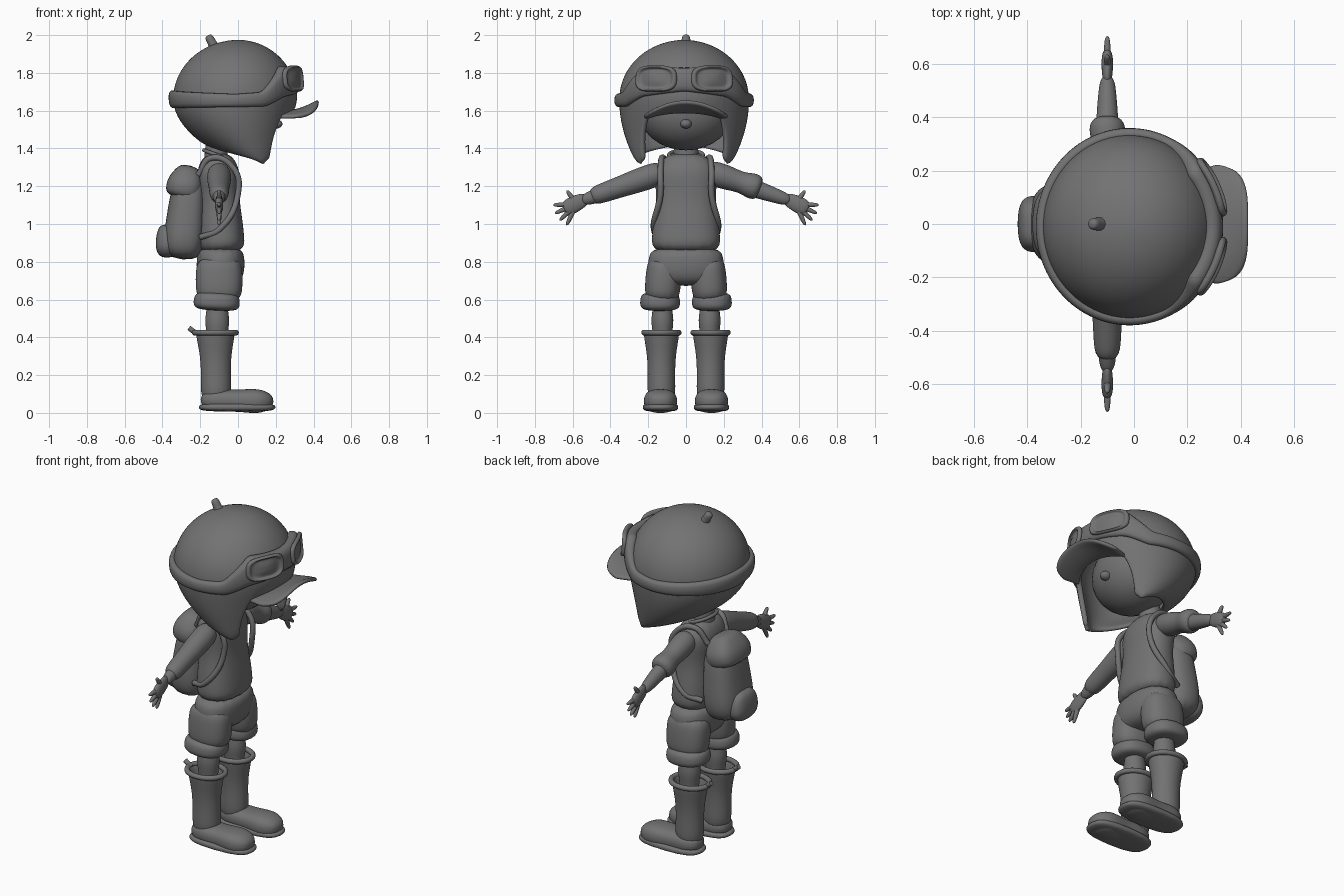
import bpy, bmesh, math
from mathutils import Vector

cube = bpy.data.objects.get("Cube")
if cube:
    bpy.data.objects.remove(cube)

grey = bpy.data.materials.new("plain_grey")
grey.use_nodes = True
grey.diffuse_color = (.17, .17, .17, 1)
grey.node_tree.nodes["Principled BSDF"].inputs["Base Color"].default_value = grey.diffuse_color
X, Y = Vector((1, 0, 0)), Vector((0, 1, 0))


def build(name, rows, closed=True, bottom=True, top=True, loop=False, thick=0, offset=-1):
    """Skin a list of point rows into one smooth object."""
    bm = bmesh.new()
    rings = [[bm.verts.new(point) for point in row] for row in rows]
    following = rings[1:] + (rings[:1] if loop else [])
    for low, high in zip(rings, following):
        for i in range(0 if closed else 1, len(low)):
            bm.faces.new((low[i - 1], low[i], high[i], high[i - 1]))
    if bottom:
        bm.faces.new(rings[0][::-1])
    if top:
        bm.faces.new(rings[-1])
    bmesh.ops.recalc_face_normals(bm, faces=bm.faces)
    for face in bm.faces:
        face.smooth = True
    mesh = bpy.data.meshes.new(name)
    bm.to_mesh(mesh)
    bm.free()
    mesh.materials.append(grey)
    obj = bpy.data.objects.new(name, mesh)
    bpy.context.collection.objects.link(obj)
    if thick:
        solidify = obj.modifiers.new("thickness", "SOLIDIFY")
        solidify.thickness, solidify.offset = thick, offset
    smooth = obj.modifiers.new("smooth", "SUBSURF")
    smooth.levels = smooth.render_levels = 2 if len(rows) < 10 else 1


def power(value, exponent):
    return math.copysign(abs(value) ** exponent, value)


def outline(count, square=1):
    """Unit circle, or a rounded square for small values of square."""
    angles = [math.tau * i / count for i in range(count)]
    return [(power(math.cos(a), square), power(math.sin(a), square)) for a in angles]


def solid(name, start, end, wide, deep, shape, ref=X, square=1, **options):
    """Rounded body from start to end; shape scales evenly spaced sections."""
    start, end = Vector(start), Vector(end)
    axis = (end - start).normalized()
    u = (ref - axis * ref.dot(axis)).normalized()
    v = axis.cross(u)
    rows = []
    for i, scale in enumerate(shape):
        centre = start.lerp(end, i / (len(shape) - 1))
        rows.append([centre + (u * wide * c + v * deep * s) * scale for c, s in outline(16, square)])
    build(name, rows, **options)


def ball(name, centre, size):
    bpy.ops.mesh.primitive_uv_sphere_add(radius=1, location=centre)
    obj = bpy.context.object
    obj.name, obj.scale = name, size
    obj.data.materials.append(grey)
    bpy.ops.object.shade_smooth()


def cord(name, points, radius, cyclic=False):
    curve = bpy.data.curves.new(name, "CURVE")
    curve.dimensions = "3D"
    curve.bevel_depth, curve.bevel_resolution = radius, 3
    curve.use_fill_caps = True
    spline = curve.splines.new("BEZIER")
    spline.use_cyclic_u = cyclic
    spline.bezier_points.add(len(points) - 1)
    for knot, point in zip(spline.bezier_points, points):
        knot.co = point
        knot.handle_left_type = knot.handle_right_type = "AUTO"
    curve.materials.append(grey)
    bpy.context.collection.objects.link(bpy.data.objects.new(name, curve))


def hoop(name, x, y, z, wide, deep, radius, tilt=0):
    cord(name, [(x + wide * c, y + deep * s, z - tilt * c) for c, s in outline(12)], radius, True)


def along(table, angle):
    """Interpolate a table keyed by degrees away from the face direction."""
    degrees = abs(math.degrees(math.remainder(angle, math.tau)))
    for (a, low), (b, high) in zip(table, table[1:]):
        if degrees <= b:
            return low + (high - low) * (degrees - a) / (b - a)
    return table[-1][1]


def shell(angle, z, off=0, height=None):
    """Point on the helmet surface, optionally moved out or to another height."""
    equator = 1.66
    drop = max(0, equator - z)
    dome = math.sqrt(max(.001, 1 - (max(0, z - equator) / .315) ** 2))
    back = dome * (2.8 * drop ** 2 - .345)
    front = dome * (.315 - drop / 4)
    half = dome * (.345 - .8 * drop ** 2)
    return Vector(((front + back) / 2 + ((front - back) / 2 + off) * math.cos(angle),
                   (half + off) * math.sin(angle) - .01, z if height is None else height))


# Helmet with ear flaps and a nub
turn = [math.tau * i / 72 for i in range(72)]
hem = [(0, 1.6), (36, 1.57), (54, 1.34), (75, 1.31), (180, 1.41)]
rows = []
for i in range(17):
    rise = math.sin(i / 16 * math.pi / 2)
    rows.append([shell(a, along(hem, a) * (1 - rise) + 1.975 * rise) for a in turn])
build("helmet", rows, bottom=False, thick=.03)
solid("helmet_nub", (-.11, 0, 1.91), (-.16, 0, 2), .024, .024, (2, 1.2, 1, 1, .8))

# Goggle strap, taller at the front
upper = [(0, 1.83), (40, 1.84), (65, 1.7), (90, 1.69), (180, 1.71)]
lower = [(0, 1.7), (40, 1.67), (60, 1.62), (180, 1.61)]
section = [(-.02, 0), (.012, 0), (.026, .2), (.026, .8), (.012, 1), (-.02, 1)]
rows = []
for a in turn:
    base, top = along(lower, a), along(upper, a)
    row = []
    for off, part in section:
        z = base + (top - base) * part
        row.append(shell(a, z if off < 0 else base + (z - base) * .4, off, z))
    rows.append(row)
build("goggle_strap", rows, bottom=False, top=False, loop=True)

# Goggle frames with sunken lenses
for side, s in (("left", 1), ("right", -1)):
    rows = []
    for scale, off in ((1.1, .015), (1.06, .036), (.95, .046), (.84, .04), (.78, .026), (.4, .034), (.1, .036)):
        row = []
        for across, up in outline(32, .65):
            z = 1.77 + .066 * scale * up
            row.append(shell(math.radians(s * 25 + 18 * scale * across), 1.7 + (z - 1.7) * .4, off, z))
        rows.append(row)
    build(side + "_goggle", rows)

# Brim, arched across the forehead
rows = []
for i in range(25):
    u = i / 12 - 1
    root = shell(math.radians(38 * u), 1.595 - .03 * u * u, -.015)
    edge = Vector((.31 + .118 * math.sqrt(1 - u ** 4), .225 * u, 1.65 - .085 * u * u))
    row = []
    for j in range(7):
        point = root.lerp(edge, j / 6)
        point.z = root.z + (edge.z - root.z) * (j / 6) ** 1.6
        row.append(point)
    rows.append(row)
build("brim", rows, closed=False, bottom=False, top=False, thick=.022, offset=0)

# Head and neck
ball("head", (0, 0, 1.6), (.215, .25, .21))
ball("nose", (.2, 0, 1.53), (.035, .03, .025))
solid("neck", (-.12, 0, 1.28), (-.11, 0, 1.48), .06, .065, (1.2, 1, 1))

# Shirt and shorts
solid("shirt", (-.085, 0, .84), (-.11, 0, 1.38), .125, .185, (1, 1, .95, .87, .88, .95, .55), square=.85)
solid("shorts_hips", (-.095, 0, .67), (-.09, 0, .885), .13, .205, (.75, 1, 1, .9), square=.85)
hoop("collar", -.11, 0, 1.365, .07, .09, .01, tilt=.025)

for side, s in (("left", 1), ("right", -1)):
    def paired(part, start, end, *sizes, **options):
        start, end = [(x, y * s, z) for x, y, z in (start, end)]
        solid(side + part, start, end, *sizes, **options)

    # Leg, sock and rolled shorts
    paired("_shorts_leg", (-.1, .13, .58), (-.1, .11, .83), .127, .097, (.9, 1, 1, .9), square=.85)
    paired("_shorts_cuff", (-.115, .137, .54), (-.11, .137, .64), .125, .108, (.8, 1, 1, .97, .8), square=.85)
    paired("_leg", (-.11, .125, .3), (-.11, .125, .62), .06, .055, (.9, .9, .95, 1.15, .9, 1))

    # Boot with hollow shaft, foot and flat sole
    paired("_boot_shaft", (-.115, .13, .04), (-.12, .13, .43), .085, .078, (1, .95, .95, 1.3),
           top=False, thick=.015)
    hoop(side + "_boot_rim", -.12, .13 * s, .425, .11, .092, .015)
    cord(side + "_boot_tab", [(-.22, .13 * s, .42), (-.26, .13 * s, .45)], .014)
    paired("_boot_foot", (-.2, .135, .07), (.19, .135, .06), .09, .065, (.5, .9, .9, .9, 1, 1, .5),
           ref=Y, square=.8)
    paired("_boot_sole", (-.005, .135, .005), (-.005, .135, .055), .21, .097, (.95, 1, .95), square=.7)

    # Arm: one sleeve is rolled up, the other reaches the wrist
    paired("_forearm", (-.1, .3, 1.21), (-.1, .56, 1.12), .045, .05, (1, .95, .8, .6))
    if side == "left":
        paired("_sleeve", (-.1, .11, 1.28), (-.1, .4, 1.185), .066, .067, (.9, 1, 1, .9, .85, 1.1, .9))
    else:
        paired("_sleeve", (-.1, .11, 1.28), (-.1, .51, 1.14), .066, .067, (.9, 1, .95, .85, .8, .7))

    # Hand with fanned fingers
    paired("_palm", (-.1, .52, 1.14), (-.1, .65, 1.075), .023, .047, (.6, .9, 1, .8))
    fan = {"thumb": 55, "index": -2, "middle": -23, "ring": -44, "little": -65}
    for finger, angle in fan.items():
        reach = .09 if finger == "thumb" else .125
        tip = (-.1, .58 + reach * math.cos(math.radians(angle)), 1.105 + reach * math.sin(math.radians(angle)))
        paired("_" + finger, (-.1, .58, 1.105), tip, .014, .014, (1, 1, .9, .6))

    # Backpack strap
    path = [(-.21, .09, 1.26), (-.14, .12, 1.35), (-.02, .135, 1.29), (0, .135, 1.16),
            (-.1, .17, .97), (-.2, .13, .93)]
    cord(side + "_backpack_strap", [(x, y * s, z) for x, y, z in path], .016)

# Backpack with top flap and lower pocket
solid("backpack", (-.295, 0, .81), (-.25, 0, 1.29), .11, .155, (.75, 1, 1, .95, .9, .8, .5), square=.75)
solid("backpack_flap", (-.3, 0, 1.13), (-.25, 0, 1.31), .1, .145, (.85, 1, 1, .8, .5), square=.75)
solid("backpack_pocket", (-.375, 0, .82), (-.375, 0, 1), .062, .108, (.6, 1, 1, .9, .6), square=.75)
